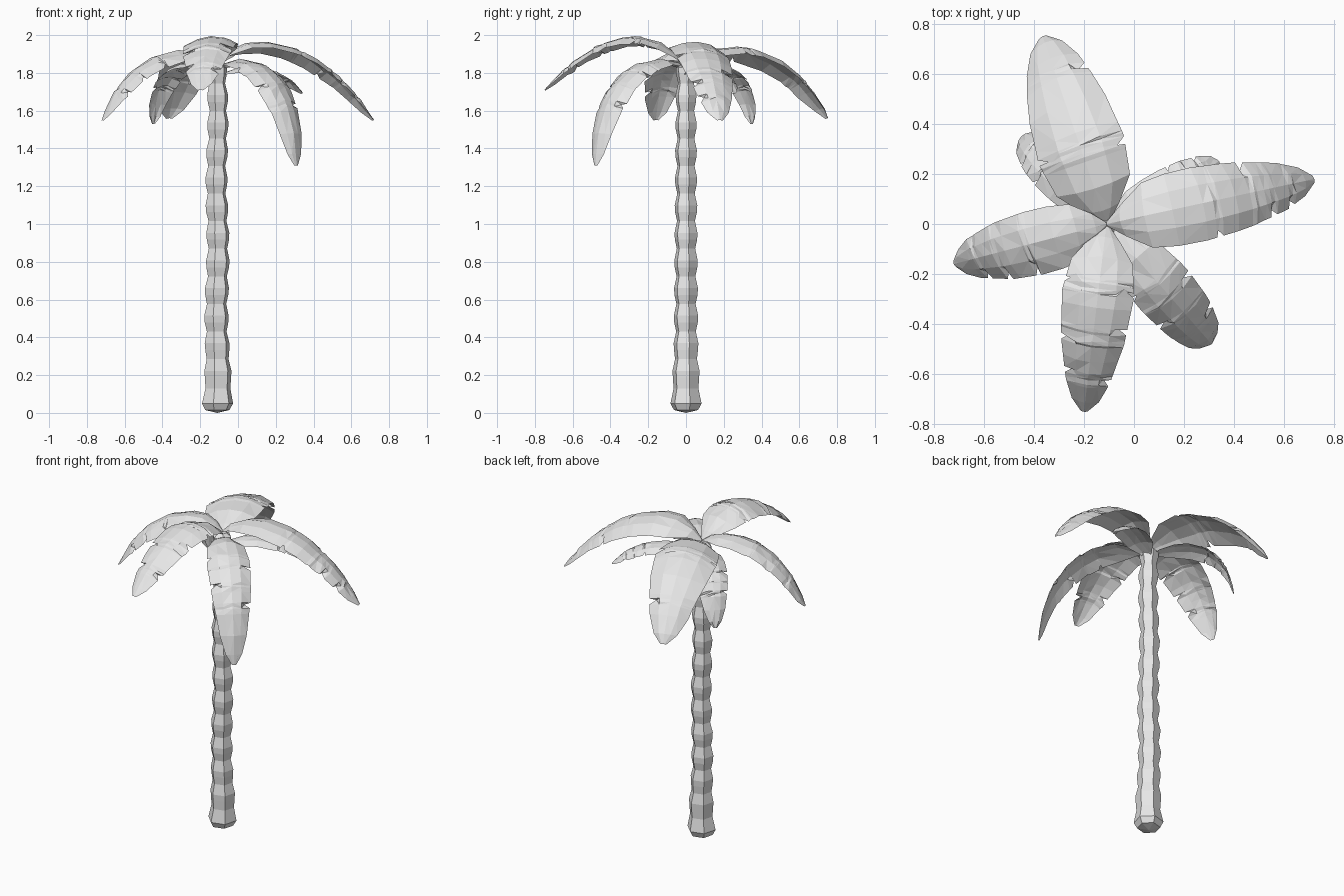
import bpy, bmesh, math, random
from mathutils import Vector

random.seed(4)
if "Cube" in bpy.data.objects:
    bpy.data.objects.remove(bpy.data.objects["Cube"])

grey = bpy.data.materials.new("light_grey")
grey.use_nodes = True
grey.diffuse_color = (0.8, 0.8, 0.8, 1)
grey.node_tree.nodes["Principled BSDF"].inputs["Base Color"].default_value = (0.8, 0.8, 0.8, 1)

CENTRE_X = -0.11


def finish(bm, name):
    bmesh.ops.recalc_face_normals(bm, faces=bm.faces)
    mesh = bpy.data.meshes.new(name)
    bm.to_mesh(mesh)
    bm.free()
    mesh.materials.append(grey)
    ob = bpy.data.objects.new(name, mesh)
    bpy.context.scene.collection.objects.link(ob)
    return ob


# Trunk: six-sided, with a flared foot and regular swollen rings
profile = [(0.015, 0.066), (0.05, 0.085), (0.13, 0.068)]
rings = 12
for i in range(rings):
    z = 0.205 + 0.146 * i
    r = 0.074 - 0.0012 * i - (0.005 if i else 0)
    profile += [(z - 0.018, r - 0.002), (z + 0.018, r), (z + 0.08, r - 0.014)]
profile = [(z, r) for z, r in profile if z < 1.84] + [(1.85, 0.03)]

bm = bmesh.new()
loops = []
for z, r in profile:
    sway = 0.004 * math.sin(z * 9)
    loops.append([bm.verts.new((CENTRE_X + sway + r * math.cos(a), r * math.sin(a), z))
                  for a in [math.radians(15 + 60 * k) for k in range(6)]])
for low, high in zip(loops, loops[1:]):
    for k in range(6):
        n = (k + 1) % 6
        bm.faces.new((low[k], low[n], high[n], high[k]))
foot = bm.verts.new((CENTRE_X, 0, 0))
for k in range(6):
    bm.faces.new((loops[0][(k + 1) % 6], loops[0][k], foot))
bm.faces.new(loops[-1])
finish(bm, "trunk")

# Width of a frond along its length, as a share of its greatest width
WIDTH = [(0, 0.06), (0.1, 0.42), (0.24, 0.85), (0.45, 1), (0.7, 0.88),
         (0.88, 0.62), (0.96, 0.38), (1, 0.1)]


def width_at(t):
    for (t0, w0), (t1, w1) in zip(WIDTH, WIDTH[1:]):
        if t <= t1:
            return w0 + (w1 - w0) * (t - t0) / (t1 - t0)
    return WIDTH[-1][1]


def bezier(p, t):
    s = 1 - t
    return p[0] * s**3 + 3 * p[1] * s * s * t + 3 * p[2] * s * t * t + p[3] * t**3


def frond(name, tip, z0, ctrl1, ctrl2, width, roll, notches):
    """Arched sheet; notches are (position, side) cuts in its edge."""
    out = Vector((tip[0] - CENTRE_X, tip[1], 0))
    length = out.length
    out.normalize()
    side = Vector((-out.y, out.x, 0))
    path = [Vector((0, z0)), Vector((ctrl1[0] * length, ctrl1[1])),
            Vector((ctrl2[0] * length, ctrl2[1])), Vector((length, tip[2]))]
    # stations along the frond, with three close ones at each notch
    stations = {t: 0 for t in (0, 0.1, 0.24, 0.38, 0.52, 0.66, 0.78, 0.88, 0.96, 1)}
    for t, s in notches:
        for old in [k for k in stations if abs(k - t) < 0.03]:
            del stations[old]
        stations.update({t - 0.018: 0, t: s, t + 0.012: 0})
    bm = bmesh.new()
    rows = []
    for t in sorted(stations):
        p = bezier(path, t)
        d = bezier(path, min(t + 0.01, 1)) - bezier(path, max(t - 0.01, 0))
        d.normalize()
        up = out * -d.y + Vector((0, 0, d.x))
        half = width * 0.5 * width_at(t)
        row = []
        for u in (-1, -0.5, 0, 0.5, 1):
            v = u
            shift = 0
            if abs(u) == 1 and stations[t] == u:
                v, shift = u * 0.7, -0.03 * length
            lift = -0.32 * half * v * v + roll * half * v
            jitter = random.uniform(-0.004, 0.004) if 0 < t < 1 else 0
            pos = (Vector((CENTRE_X, 0, 0)) + out * (p.x + shift) + Vector((0, 0, p.y))
                   + side * (half * v) + up * (lift + jitter))
            row.append(bm.verts.new(pos))
        rows.append(row)
    for a, b in zip(rows, rows[1:]):
        for k in range(4):
            bm.faces.new((a[k], a[k + 1], b[k + 1], b[k]))
    bmesh.ops.triangulate(bm, faces=bm.faces)
    finish(bm, name)


# Fronds: tip, root height, arch controls, width, roll, notches
frond("back_frond", (-0.365, 0.75, 1.56), 1.84, (0.2, 2.0), (0.7, 2.0), 0.36, -0.1,
      [(0.42, -1), (0.82, -1), (0.46, 1)])
frond("left_frond", (0.72, 0.18, 1.55), 1.86, (0.2, 2.06), (0.65, 1.99), 0.31, -0.1,
      [(0.58, -1), (0.82, -1), (0.9, -1), (0.74, 1)])
frond("front_left_frond", (0.31, -0.48, 1.31), 1.82, (0.35, 1.96), (0.95, 1.83), 0.25, 0,
      [(0.4, -1), (0.62, -1), (0.5, 1), (0.74, 1)])
frond("front_frond", (-0.2, -0.75, 1.71), 1.84, (0.2, 2.06), (0.6, 2.06), 0.29, 0.05,
      [(0.38, -1), (0.7, -1), (0.85, -1), (0.44, 1), (0.64, 1), (0.88, 1)])
frond("right_frond", (-0.72, -0.16, 1.55), 1.86, (0.2, 1.98), (0.75, 1.94), 0.27, -0.15,
      [(0.85, -1), (0.55, 1), (0.72, 1), (0.84, 1)])
frond("back_right_frond", (-0.45, 0.35, 1.53), 1.8, (0.4, 1.92), (0.95, 1.85), 0.2, 0,
      [(0.55, 1), (0.75, 1), (0.65, -1)])
frond("back_left_frond", (0.34, 0.25, 1.69), 1.78, (0.3, 1.88), (0.8, 1.83), 0.18, 0,
      [(0.6, 1), (0.82, 1), (0.7, -1)])
